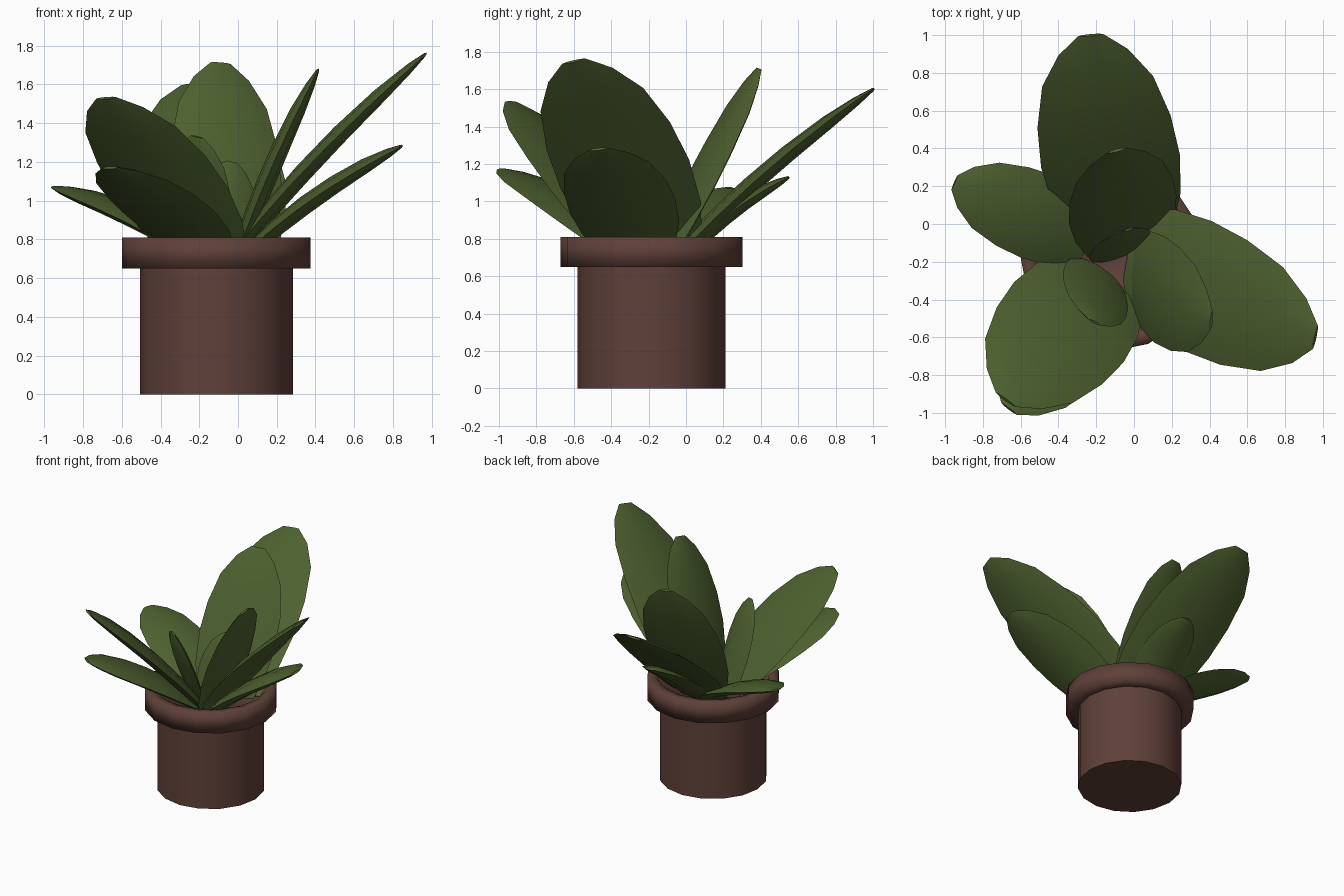
import bpy, bmesh, math
from mathutils import Vector

if "Cube" in bpy.data.objects:
    bpy.data.objects.remove(bpy.data.objects["Cube"])


def material(name, rgb):
    m = bpy.data.materials.new(name)
    m.diffuse_color = (*rgb, 1)
    m.use_nodes = True
    m.node_tree.nodes["Principled BSDF"].inputs["Base Color"].default_value = m.diffuse_color
    return m


LEAF = material("leaf green", (0.076, 0.12, 0.029))
CLAY = material("brown clay", (0.115, 0.052, 0.041))


def finish(name, bm, mat, angle):
    bmesh.ops.recalc_face_normals(bm, faces=bm.faces)
    mesh = bpy.data.meshes.new(name)
    bm.to_mesh(mesh)
    bm.free()
    mesh.materials.append(mat)
    ob = bpy.data.objects.new(name, mesh)
    bpy.context.collection.objects.link(ob)
    bpy.ops.object.select_all(action='DESELECT')
    ob.select_set(True)
    bpy.context.view_layer.objects.active = ob
    bpy.ops.object.shade_smooth_by_angle(angle=math.radians(angle))
    return ob


def bridge(bm, rings):
    for a, b in zip(rings, rings[1:]):
        for i in range(len(a)):
            j = (i + 1) % len(a)
            bm.faces.new((a[i], a[j], b[j], b[i]))
    bm.faces.new(rings[0][::-1])
    bm.faces.new(rings[-1])


def turned(name, profile, angle, sides=16):
    bm = bmesh.new()
    rings = [[bm.verts.new((-0.112 + r * math.cos(2 * math.pi * i / sides),
                            -0.185 + r * math.sin(2 * math.pi * i / sides), z))
              for i in range(sides)] for r, z in profile]
    bridge(bm, rings)
    finish(name, bm, CLAY, angle)


# Pot body, and softly shaded rim with recessed soil
turned("pot_body", [(0.395, 0), (0.395, 0.66)], 40)
turned("pot_rim", [(0.39, 0.65), (0.487, 0.65), (0.487, 0.81),
                   (0.41, 0.81), (0.39, 0.73)], 120)

# Leaf outline: (position along length, share of half width)
OUTLINE = [(0, 0.72), (0.18, 0.92), (0.38, 1.0), (0.58, 0.96),
           (0.78, 0.8), (0.92, 0.5), (1.0, 0.18)]


def leaf(name, base, tip, azimuth, half, arch=0.035):
    """Arched, lens-shaped blade; azimuth is the heading its back faces."""
    base, tip, az = Vector(base), Vector(tip), math.radians(azimuth)
    axis = (tip - base).normalized()
    side = Vector((-math.sin(az), math.cos(az), 0))
    side = (side - axis * side.dot(axis)).normalized()
    up = axis.cross(side)
    if up.z < 0:
        up = -up
    # closed section: (across, height)
    section = [(-1, 0), (-0.6, 0.034), (0, 0.045), (0.6, 0.034), (1, 0),
               (0.6, -0.036), (0, -0.05), (-0.6, -0.036)]
    thick = min(1, half / 0.25)
    bm = bmesh.new()
    rings = []
    for t, w in OUTLINE:
        c = base.lerp(tip, t) + up * (arch * 4 * t * (1 - t))
        rings.append([bm.verts.new(c + side * (s * w * half) + up * (h * w * thick))
                      for s, h in section])
    bridge(bm, rings)
    finish(name, bm, LEAF, 60)


# Three clusters of leaves plus a low left leaf and a small heart leaf
leaves = [
    ("back_leaf_large", (-0.06, -0.04, 0.72), (-0.23, 1.0, 1.60), 90, 0.37),
    ("back_leaf_upright", (-0.04, -0.12, 0.72), (-0.09, 0.39, 1.71), 107, 0.295, 0.0),
    ("back_leaf_low", (-0.10, 0.03, 0.74), (-0.06, 0.55, 1.13), 90, 0.21),
    ("heart_leaf", (-0.11, -0.17, 0.72), (-0.03, -0.03, 1.20), 108, 0.165, 0.0),
    ("right_leaf_large", (-0.01, -0.16, 0.74), (0.96, -0.60, 1.75), 0, 0.36),
    ("right_leaf_upright", (0.0, -0.25, 0.72), (0.41, -0.51, 1.67), 0, 0.29, 0.02),
    ("right_leaf_low", (0.07, -0.26, 0.75), (0.84, -0.47, 1.28), 0, 0.29),
    ("front_leaf_large", (-0.16, -0.30, 0.72), (-0.68, -0.93, 1.53), 237, 0.36),
    ("front_leaf_low", (-0.18, -0.36, 0.75), (-0.66, -0.98, 1.17), 236, 0.29),
    ("front_leaf_small", (-0.20, -0.24, 0.72), (-0.21, -0.52, 1.33), 237, 0.20, 0.0),
    ("left_leaf_low", (-0.24, -0.07, 0.75), (-0.95, 0.22, 1.07), 152, 0.235),
]
for spec in leaves:
    leaf(*spec)
